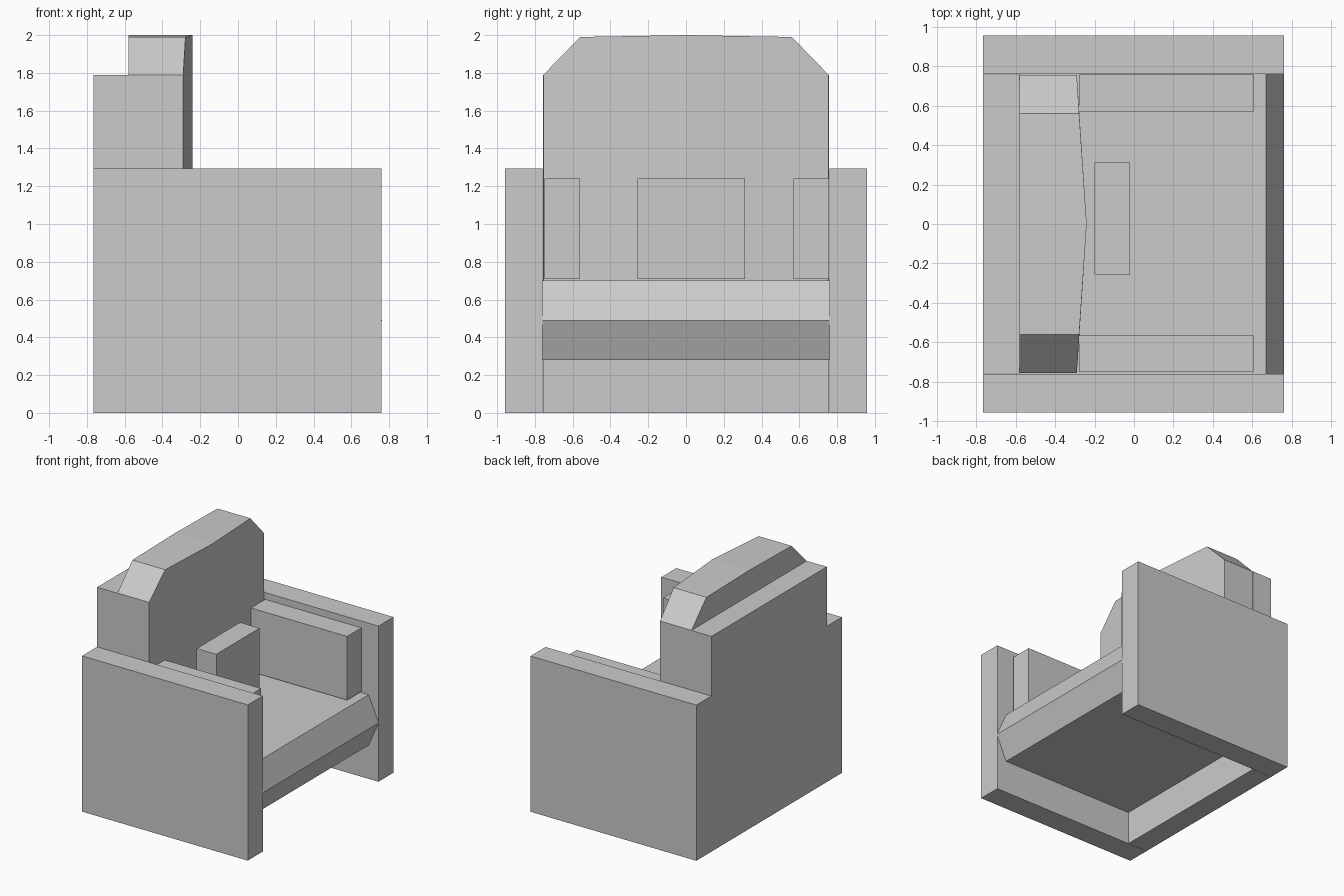
import bpy, bmesh

if "Cube" in bpy.data.objects:
    bpy.data.objects.remove(bpy.data.objects["Cube"])

# One upholstery colour
fabric = bpy.data.materials.new("light grey fabric")
fabric.diffuse_color = (0.6, 0.6, 0.6, 1)
fabric.use_nodes = True
fabric.node_tree.nodes["Principled BSDF"].inputs["Base Color"].default_value = fabric.diffuse_color


def make(name, bm):
    bmesh.ops.recalc_face_normals(bm, faces=bm.faces)
    mesh = bpy.data.meshes.new(name)
    bm.to_mesh(mesh)
    bm.free()
    mesh.materials.append(fabric)
    obj = bpy.data.objects.new(name, mesh)
    bpy.context.collection.objects.link(obj)
    return obj


def prism(name, ring_a, ring_b):
    """Solid between two matching rings of points."""
    bm = bmesh.new()
    a = [bm.verts.new(p) for p in ring_a]
    b = [bm.verts.new(p) for p in ring_b]
    bm.faces.new(a)
    bm.faces.new(b)
    for i in range(len(a)):
        j = (i + 1) % len(a)
        bm.faces.new((a[i], a[j], b[j], b[i]))
    return make(name, bm)


def box(name, x, y, z):
    ring = [(x[0], y[0]), (x[1], y[0]), (x[1], y[1]), (x[0], y[1])]
    return prism(name, [(*p, z[0]) for p in ring], [(*p, z[1]) for p in ring])


# Arms and back panel
box("left_arm", (-0.765, 0.76), (0.76, 0.957), (0, 1.295))
box("right_arm", (-0.765, 0.76), (-0.957, -0.76), (0, 1.295))
box("back_panel", (-0.765, -0.58), (-0.758, 0.758), (0, 1.79))

# Seat with a pointed front edge
profile = [(-0.58, 0.28), (0.67, 0.28), (0.762, 0.49), (0.67, 0.70), (-0.58, 0.70)]
prism("seat", [(x, -0.76, z) for x, z in profile], [(x, 0.76, z) for x, z in profile])

# Back cushion: clipped top corners, front bulging towards the middle
half = [(0, 0.70, -0.24), (0.755, 0.70, -0.29), (0.755, 1.79, -0.29),
        (0.56, 1.99, -0.278), (0, 2.0, -0.24)]
bm = bmesh.new()
for side in (1, -1):
    back = [bm.verts.new((-0.58, side * y, z)) for y, z, x in half]
    front = [bm.verts.new((x, side * y, z)) for y, z, x in half]
    bm.faces.new(back)
    bm.faces.new(front)
    for i in range(len(half) - 1):
        bm.faces.new((back[i], back[i + 1], front[i + 1], front[i]))
bmesh.ops.remove_doubles(bm, verts=bm.verts, dist=0.001)
make("back_cushion", bm)

# Loose cushions
box("left_side_cushion", (-0.28, 0.605), (0.57, 0.757), (0.71, 1.24))
box("right_side_cushion", (-0.28, 0.605), (-0.75, -0.562), (0.71, 1.24))
box("middle_cushion", (-0.20, -0.02), (-0.257, 0.312), (0.71, 1.24))
